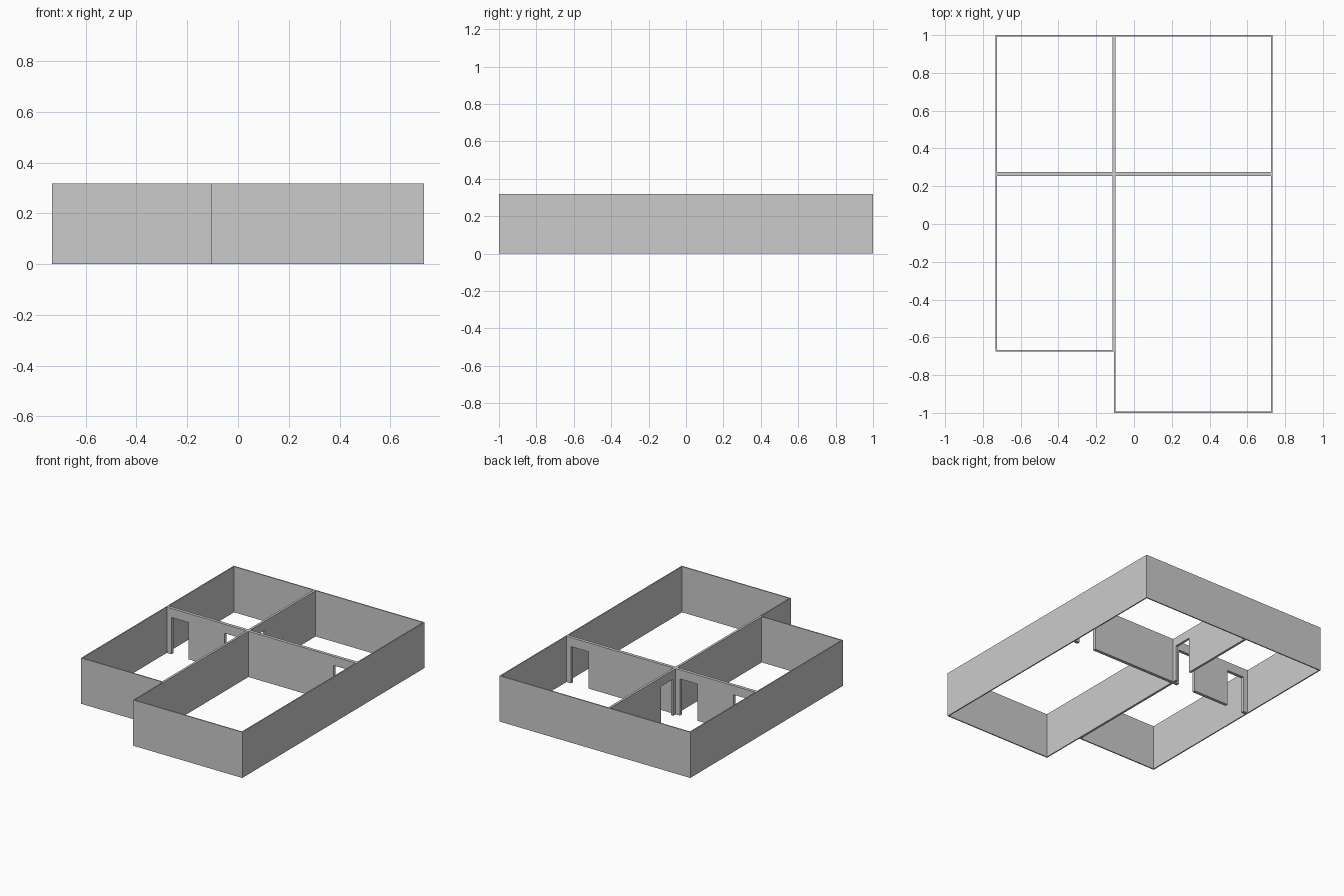
import bpy
import bmesh

if "Cube" in bpy.data.objects:
    bpy.data.objects.remove(bpy.data.objects["Cube"], do_unlink=True)

HEIGHT, DOOR_HEIGHT = 0.318, 0.255
T = 0.008                        # outer wall thickness
RIGHT, LEFT = -0.733, 0.733      # outer faces in x
FRONT, BACK = -1.0, 1.0          # outer faces in y
STEP_X, STEP_Y = -0.106, -0.676  # corner where the front steps back
CROSS = (0.254, 0.276)           # faces of the cross wall

plaster = bpy.data.materials.new("grey plaster")
plaster.use_nodes = True
GREY = (0.6, 0.6, 0.6, 1)
plaster.diffuse_color = GREY
plaster.node_tree.nodes["Principled BSDF"].inputs["Base Color"].default_value = GREY


def wall(name, axis, start, end, low, high, doors=()):
    """Extrude a wall elevation, notched by doors, from face low to face high."""
    profile = [(start, 0)]
    for a, b in doors:
        profile += [(a, 0), (a, DOOR_HEIGHT), (b, DOOR_HEIGHT), (b, 0)]
    profile += [(end, 0), (end, HEIGHT), (start, HEIGHT)]
    bm = bmesh.new()
    place = (lambda s, z: (s, low, z)) if axis == "x" else (lambda s, z: (low, s, z))
    face = bm.faces.new([bm.verts.new(place(s, z)) for s, z in profile])
    moved = bmesh.ops.extrude_face_region(bm, geom=[face])["geom"]
    depth = high - low
    bmesh.ops.translate(bm, verts=[g for g in moved if isinstance(g, bmesh.types.BMVert)],
                        vec=(0, depth, 0) if axis == "x" else (depth, 0, 0))
    bmesh.ops.recalc_face_normals(bm, faces=bm.faces)
    mesh = bpy.data.meshes.new(name)
    bm.to_mesh(mesh)
    bm.free()
    mesh.materials.append(plaster)
    bpy.context.collection.objects.link(bpy.data.objects.new(name, mesh))


# Outer walls
wall("back_wall", "x", RIGHT, LEFT, BACK - T, BACK)
wall("left_wall", "y", FRONT, BACK - T, LEFT - T, LEFT)
wall("right_wall", "y", STEP_Y, BACK - T, RIGHT, RIGHT + T)
wall("front_wall", "x", STEP_X, LEFT - T, FRONT, FRONT + T)
wall("stepped_front_wall", "x", RIGHT + T, STEP_X - T, STEP_Y, STEP_Y + T)
wall("step_side_wall", "y", FRONT + T, STEP_Y, STEP_X, STEP_X + T)

# Inner walls with doorways
wall("cross_wall", "x", RIGHT + T, LEFT - T, *CROSS,
     doors=[(-0.69, -0.557), (-0.28, -0.147), (0.557, 0.69)])
wall("front_divider", "y", STEP_Y, CROSS[0], STEP_X - T, STEP_X + T)
wall("back_divider", "y", CROSS[1], BACK - T, STEP_X - T, STEP_X + T,
     doors=[(0.303, 0.436)])
